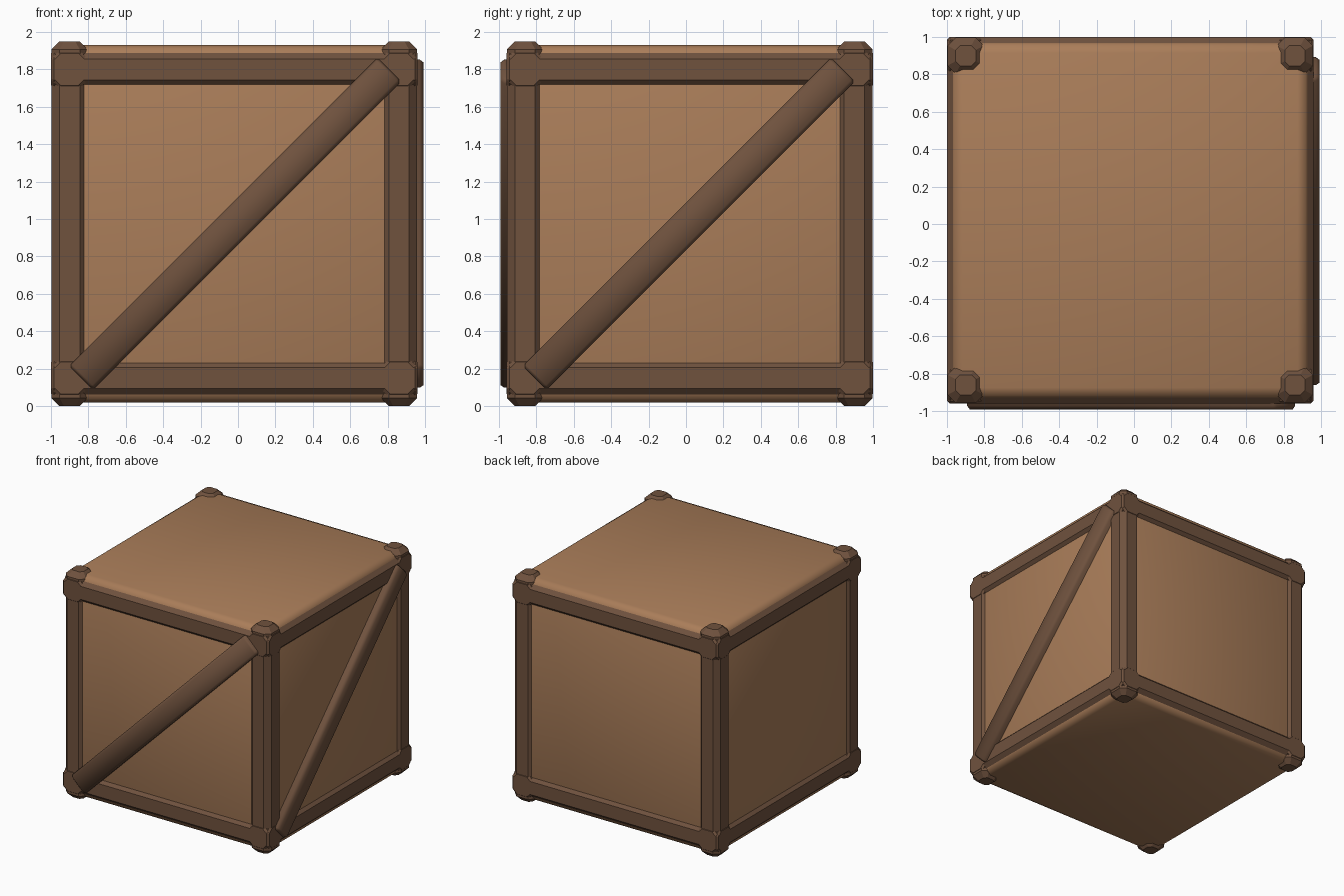
import bpy, bmesh, math
from mathutils import Matrix, Vector

old = bpy.data.objects.get("Cube")
if old:
    bpy.data.objects.remove(old, do_unlink=True)

CENTRE = Vector((-0.02, 0.02, 0.975))


def material(name, rgb):
    mat = bpy.data.materials.new(name)
    mat.use_nodes = True
    mat.diffuse_color = (*rgb, 1)
    mat.node_tree.nodes["Principled BSDF"].inputs["Base Color"].default_value = (*rgb, 1)
    return mat


light_wood = material("light_wood", (0.40, 0.205, 0.10))
dark_wood = material("dark_wood", (0.16, 0.084, 0.048))


def add_object(name, bm, mat, matrix, smooth=False):
    bmesh.ops.recalc_face_normals(bm, faces=bm.faces)
    mesh = bpy.data.meshes.new(name)
    bm.to_mesh(mesh)
    bm.free()
    for poly in mesh.polygons:
        poly.use_smooth = smooth
    mesh.materials.append(mat)
    obj = bpy.data.objects.new(name, mesh)
    obj.matrix_world = matrix
    bpy.context.collection.objects.link(obj)
    return obj


def bar(name, axis, centre, half_length, half_width, chamfer, taper, turn=None, smooth=False):
    """Octagonal timber along an axis, with tapered ends."""
    w, c = half_width, half_width - chamfer
    outline = [(w, -c), (w, c), (c, w), (-c, w), (-w, c), (-w, -c), (-c, -w), (c, -w)]
    bm = bmesh.new()
    rings = []
    for z, inset in ((-half_length, taper), (taper - half_length, 0),
                     (half_length - taper, 0), (half_length, taper)):
        s = 1 - inset / half_width
        rings.append([bm.verts.new((x * s, y * s, z)) for x, y in outline])
    for a, b in zip(rings, rings[1:]):
        for i in range(8):
            j = (i + 1) % 8
            bm.faces.new((a[i], a[j], b[j], b[i]))
    bm.faces.new(rings[0])
    bm.faces.new(rings[-1])
    rot = turn or {"x": Matrix.Rotation(math.pi / 2, 4, "Y"),
                   "y": Matrix.Rotation(math.pi / 2, 4, "X"),
                   "z": Matrix()}[axis]
    return add_object(name, bm, dark_wood, Matrix.Translation(CENTRE + Vector(centre)) @ rot, smooth)


# Softly rounded box body
bm = bmesh.new()
bmesh.ops.create_cube(bm, size=1.91)
bmesh.ops.bevel(bm, geom=bm.edges[:], offset=0.06, segments=2, profile=0.5, affect="EDGES")
add_object("crate_body", bm, light_wood, Matrix.Translation(CENTRE), smooth=True)

# Corner posts and horizontal rails
SIDES = {-1: ("left", "back", "lower"), 1: ("right", "front", "upper")}
X_NAME = {-1: "right", 1: "left"}
Y_NAME = {-1: "front", 1: "back"}
Z_NAME = {-1: "lower", 1: "upper"}
for a in (-1, 1):
    for b in (-1, 1):
        bar(f"{Y_NAME[b]}_{X_NAME[a]}_post", "z", (a * 0.88, b * 0.88, 0), 0.975, 0.097, 0.043, 0.043)
        bar(f"{Z_NAME[b]}_{Y_NAME[a]}_rail", "x", (0, a * 0.88, b * 0.825), 0.98, 0.1, 0.044, 0.015)
        bar(f"{Z_NAME[b]}_{X_NAME[a]}_rail", "y", (a * 0.88, 0, b * 0.825), 0.98, 0.1, 0.044, 0.015)

# Diagonal braces on two neighbouring sides
bar("front_brace", None, (0.005, -0.922, 0), 1.165, 0.09, 0.02, 0.015,
    Matrix.Rotation(math.pi / 4, 4, "Y"), smooth=True)
bar("side_brace", None, (0.922, -0.005, 0), 1.165, 0.09, 0.02, 0.015,
    Matrix.Rotation(-math.pi / 4, 4, "X"), smooth=True)
